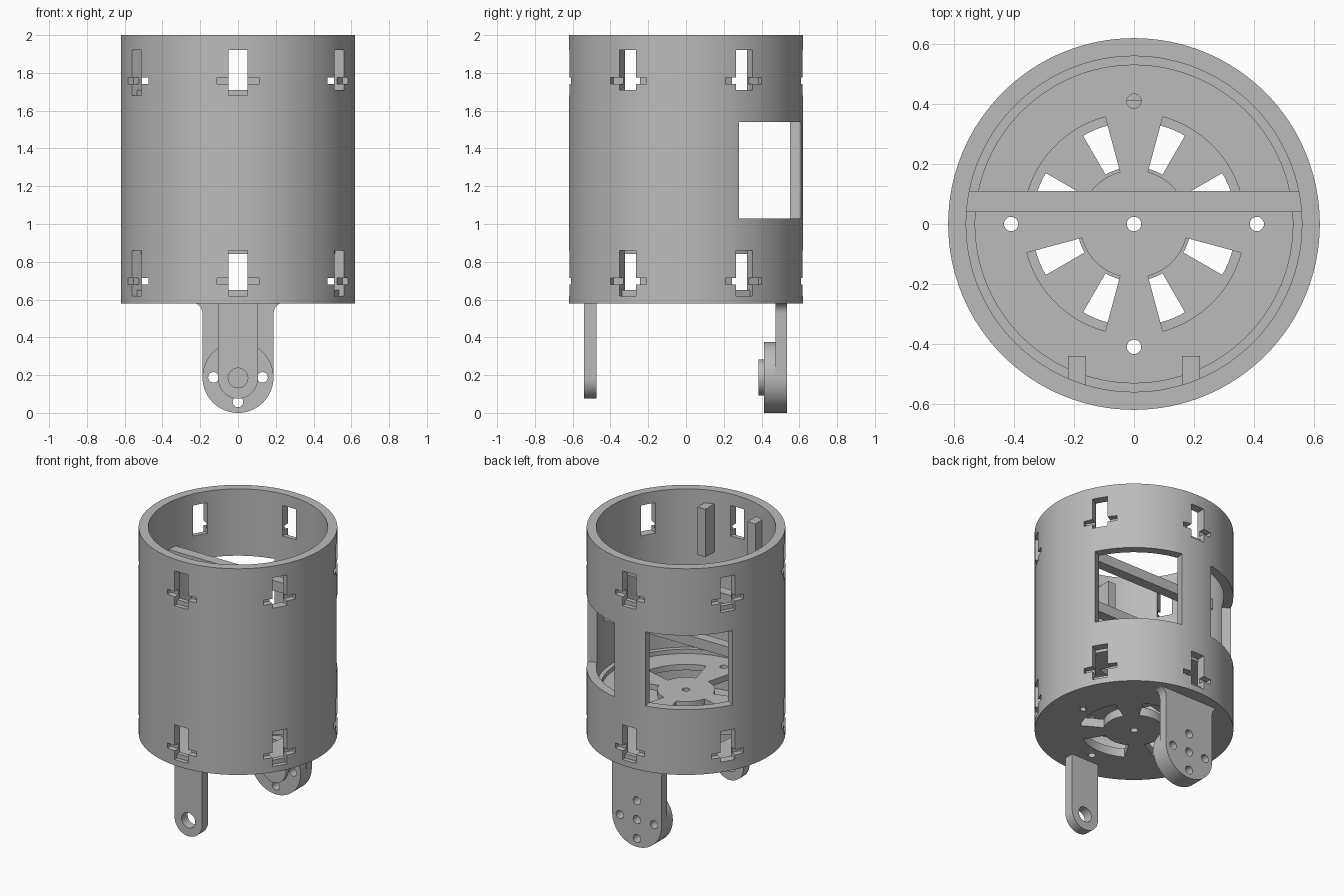
import bpy, bmesh
from math import radians, cos, sin, pi

if "Cube" in bpy.data.objects:
    bpy.data.objects.remove(bpy.data.objects["Cube"])

grey = bpy.data.materials.new("plain_grey")
grey.use_nodes = True
tone = (0.5, 0.5, 0.5, 1)
grey.diffuse_color = tone
grey.node_tree.nodes["Principled BSDF"].inputs["Base Color"].default_value = tone


def arc(r, a, b, n=24, cx=0, cy=0):
    """Points along an arc, angles in degrees."""
    steps = [radians(a + (b - a) * i / n) for i in range(n + 1)]
    return [(cx + r * cos(t), cy + r * sin(t)) for t in steps]


def circle(r, cx=0, cy=0, n=32):
    return arc(r, 0, 360, n, cx, cy)[:-1]


def sector(r0, r1, a, b):
    return arc(r1, a, b) + arc(r0, b, a)


def rect(x0, x1, y0, y1):
    return [(x0, y0), (x1, y0), (x1, y1), (x0, y1)]


def prism(name, outline, lo, hi, axis="z", turn=0):
    """Extrude an outline along z, or along y when it is drawn in x and z."""
    place = (lambda p, h: (p[0], p[1], h)) if axis == "z" else (lambda p, h: (p[0], h, p[1]))
    bm = bmesh.new()
    low = [bm.verts.new(place(p, lo)) for p in outline]
    high = [bm.verts.new(place(p, hi)) for p in outline]
    bm.faces.new(low)
    bm.faces.new(high)
    n = len(outline)
    for i in range(n):
        j = (i + 1) % n
        bm.faces.new((low[i], low[j], high[j], high[i]))
    bmesh.ops.recalc_face_normals(bm, faces=bm.faces)
    mesh = bpy.data.meshes.new(name)
    bm.to_mesh(mesh)
    bm.free()
    mesh.materials.append(grey)
    ob = bpy.data.objects.new(name, mesh)
    ob.rotation_euler.z = radians(turn)
    bpy.context.collection.objects.link(ob)
    return ob


def cut(ob, cutters):
    """Subtract each cutter, bake the result and drop the cutters."""
    for c in cutters:
        mod = ob.modifiers.new("cut", "BOOLEAN")
        mod.operation = "DIFFERENCE"
        mod.solver = "EXACT"
        mod.object = c
    bpy.context.view_layer.update()
    deps = bpy.context.evaluated_depsgraph_get()
    baked = bpy.data.meshes.new_from_object(ob.evaluated_get(deps))
    ob.modifiers.clear()
    ob.data = baked
    for c in cutters:
        bpy.data.objects.remove(c)
    return ob


parts = []
R, INNER, BASE, TOP = 0.62, 0.56, 0.58, 2.0

# Outer shell: hollow tube, two back windows and two rows of latch slots
shell = prism("shell", circle(R, n=128), BASE, TOP)
tools = [prism("bore", circle(INNER, n=128), BASE - 0.1, TOP + 0.1)]
for a, b in ((27, 79), (101, 153)):
    tools.append(prism("window", sector(0.5, 0.7, a, b), 1.03, 1.54))
for z in (0.62, 1.68):
    for k in range(6):
        t = 60 * k
        tools.append(prism("slot", rect(-0.05, 0.05, -0.7, -0.5), z + 0.03, z + 0.24, turn=t))
        tools.append(prism("foot", rect(-0.05, 0.05, -0.7, -0.59), z, z + 0.05, turn=t))
        tools.append(prism("wing", rect(-0.11, 0.11, -0.7, -0.575), z + 0.06, z + 0.095, turn=t))
parts.append(cut(shell, tools))


# Two floors with sector vents and small bolt holes
def floor(name, radius, lo, hi, vent, first):
    holes = [prism("vent", sector(*vent, first + 90 * k, first + 90 * k + 60), lo - 0.1, hi + 0.1)
             for k in range(4)]
    for x, y in ((0, 0), (0.41, 0), (-0.41, 0), (0, 0.41), (0, -0.41)):
        holes.append(prism("bolt", circle(0.024, x, y, 20), lo - 0.1, hi + 0.1))
    return cut(prism(name, circle(radius, n=128), lo, hi), holes)


parts.append(floor("bottom_floor", INNER + 0.005, BASE, 0.64, (0.19, 0.34), -30))
parts.append(floor("upper_floor", INNER + 0.005, 0.84, 0.88, (0.18, 0.37), 15))

# Raised ledge around the upper floor
ledge = prism("floor_ledge", circle(INNER + 0.005, n=128), 0.87, 0.91)
parts.append(cut(ledge, [prism("bore", circle(0.53, n=128), 0.8, 1)]))

# Cross bars and inner pegs
for name, z in (("upper_cross_bar", 1.61), ("lower_cross_bar", 1.25)):
    parts.append(prism(name, rect(-0.56, 0.56, 0.04, 0.11), z, z + 0.07))
for name, s in (("left_peg", 1), ("right_peg", -1)):
    parts.append(prism(name, rect(s * 0.16, s * 0.22, -0.54, -0.44), 1.58, 1.91))

# Narrow front leg with one hole
leg = prism("front_leg", arc(0.105, 180, 360, 24, 0, 0.18) + [(0.105, 0.59), (-0.105, 0.59)],
            -0.54, -0.475, "y")
parts.append(cut(leg, [prism("hole", circle(0.052, 0, 0.185), -0.7, -0.4, "y")]))

# Wide back leg flared into the floor, with a stepped hub
HUB = 0.188
outline = (arc(HUB, 180, 360, 32, 0, HUB) + arc(0.06, 180, 90, 8, HUB + 0.06, 0.525)
           + arc(0.06, 90, 0, 8, -HUB - 0.06, 0.525))


def hub_holes():
    return [prism("hole", circle(0.028, x, HUB + z, 20), 0.3, 0.7, "y")
            for x, z in ((0.13, 0), (-0.13, 0), (0, 0.13), (0, -0.13))]


leg = prism("back_leg", outline, 0.475, 0.535, "y")
parts.append(cut(leg, hub_holes() + [prism("hole", circle(0.028, 0, HUB, 20), 0.46, 0.7, "y")]))
hub = prism("hub_disc", circle(HUB, 0, HUB, 64), 0.412, 0.475, "y")
parts.append(cut(hub, hub_holes()))
parts.append(prism("hub_cap", circle(0.095, 0, HUB, 48), 0.385, 0.412, "y"))

# Smooth round walls, keep sharp edges
bpy.ops.object.select_all(action="DESELECT")
for ob in parts:
    ob.select_set(True)
bpy.context.view_layer.objects.active = parts[0]
bpy.ops.object.shade_smooth_by_angle(angle=radians(30))
